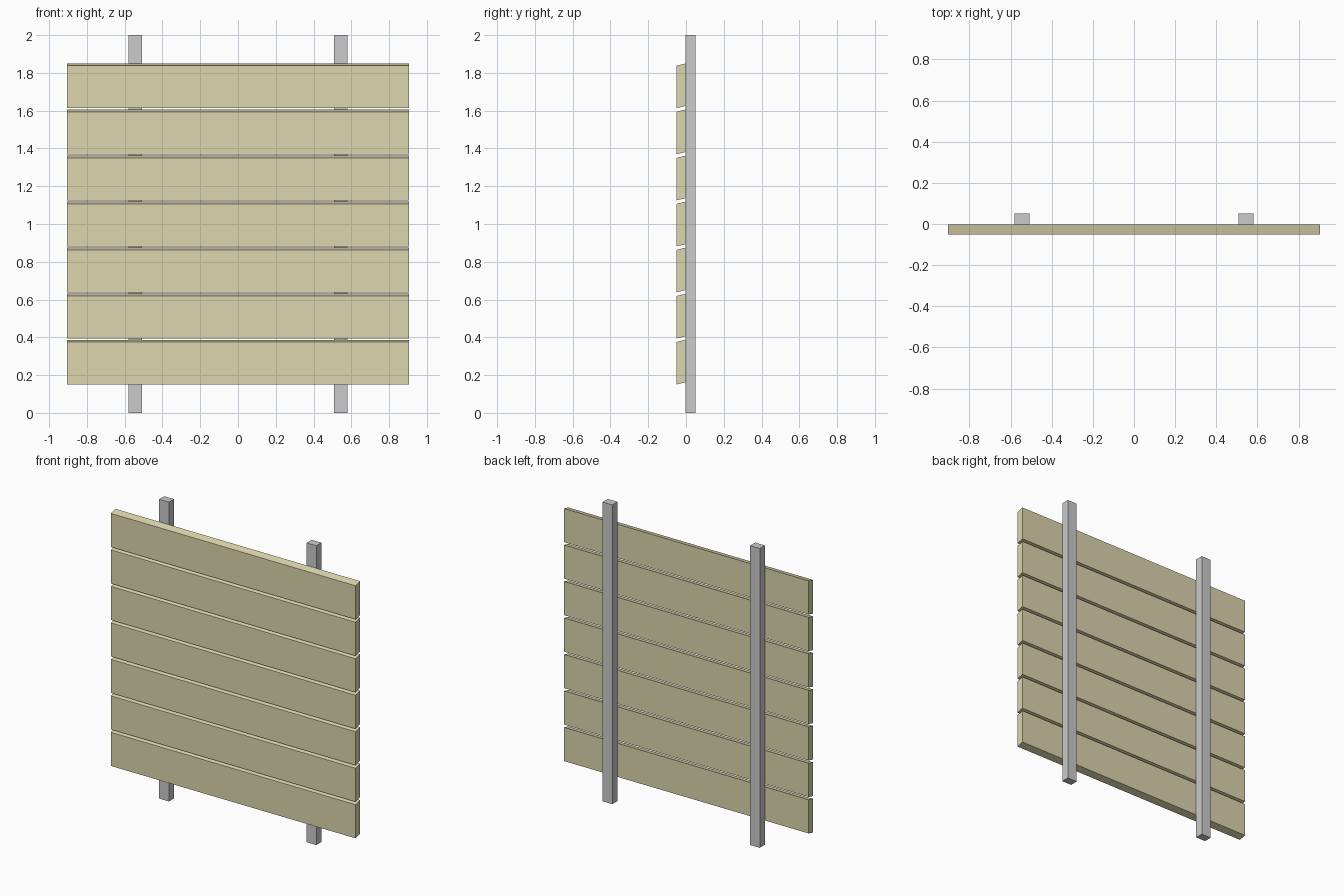
import bpy

if "Cube" in bpy.data.objects:
    bpy.data.objects.remove(bpy.data.objects["Cube"])

BACK, JOINT, FRONT = 0.051, -0.003, -0.051   # depth planes (y)
PLANKS, HEIGHT, PITCH, BEVEL = 7, 0.237, 0.2438, 0.012


def material(name, colour):
    mat = bpy.data.materials.new(name)
    mat.diffuse_color = colour
    mat.use_nodes = True
    mat.node_tree.nodes["Principled BSDF"].inputs["Base Color"].default_value = mat.diffuse_color
    return mat


def extrude_x(name, profile, x0, x1, mat=None):
    """Sweep a (y, z) quad profile, listed anticlockwise seen from +x, along x."""
    n = len(profile)
    verts = [(x, y, z) for x in (x0, x1) for y, z in profile]
    faces = [list(range(n))[::-1], list(range(n, 2 * n))]
    faces += [[i, (i + 1) % n, n + (i + 1) % n, n + i] for i in range(n)]
    mesh = bpy.data.meshes.new(name)
    mesh.from_pydata(verts, [], faces)
    if mat:
        mesh.materials.append(mat)
    obj = bpy.data.objects.new(name, mesh)
    bpy.context.collection.objects.link(obj)
    return obj


wood = material("pale_wood", (0.72, 0.67, 0.42, 1))

# Horizontal planks with slanted top and bottom edges that shed rain
for i in range(PLANKS):
    z = 0.15 + i * PITCH
    profile = [(FRONT, z), (JOINT, z + BEVEL),
               (JOINT, z + HEIGHT), (FRONT, z + HEIGHT - BEVEL)]
    extrude_x(f"plank_{i + 1}", profile, -0.905, 0.905, wood)

# Two upright posts behind the planks
for side, x in (("left", -0.545), ("right", 0.545)):
    profile = [(JOINT, 0), (BACK, 0), (BACK, 2), (JOINT, 2)]
    extrude_x(f"{side}_post", profile, x - 0.036, x + 0.036)
